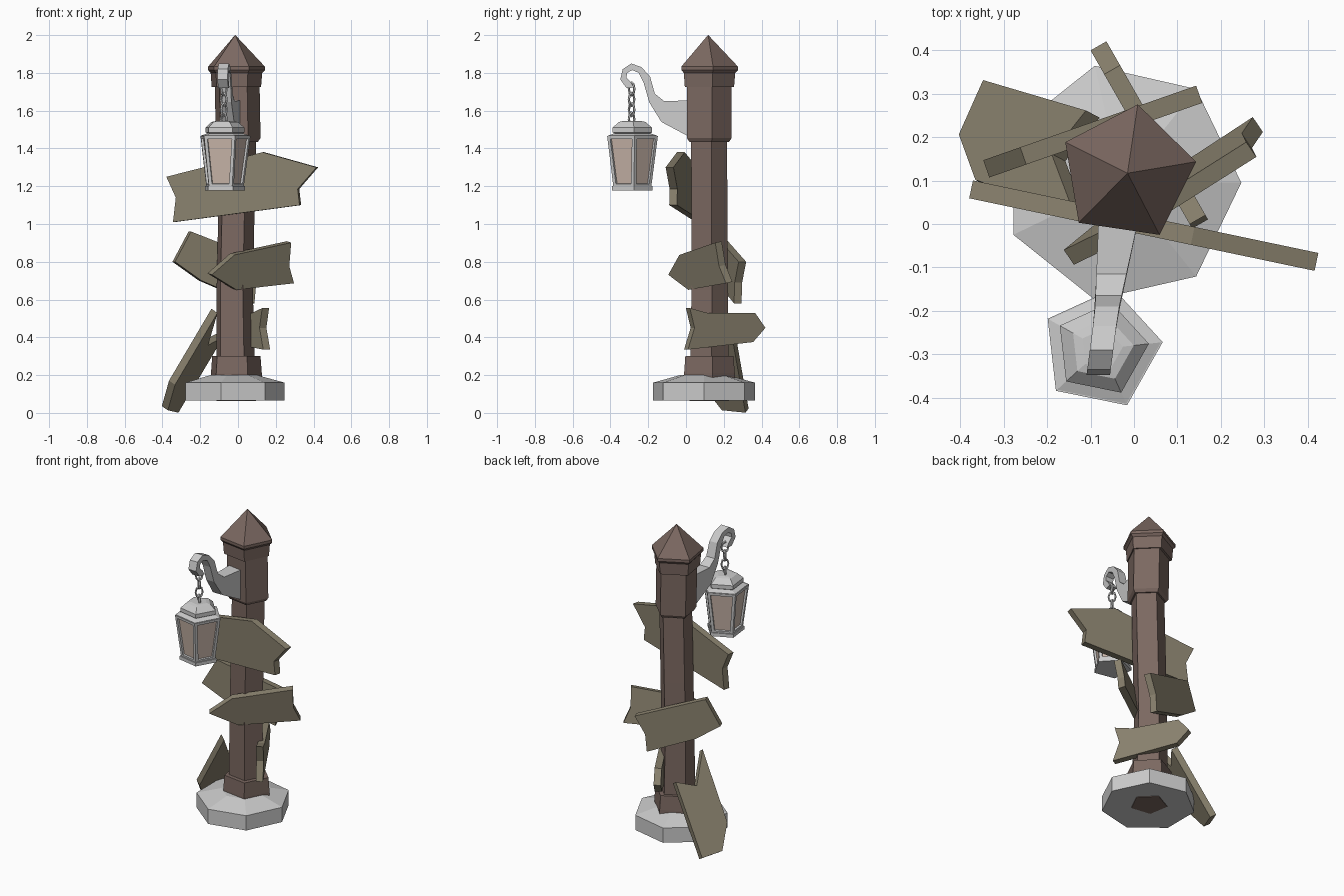
import bpy, bmesh, math
from mathutils import Vector

if "Cube" in bpy.data.objects:
    bpy.data.objects.remove(bpy.data.objects["Cube"])


def material(name, rgb):
    m = bpy.data.materials.new(name)
    m.diffuse_color = (*rgb, 1)
    m.use_nodes = True
    m.node_tree.nodes["Principled BSDF"].inputs["Base Color"].default_value = m.diffuse_color
    return m


WOOD = material("dark_wood", (0.20, 0.14, 0.12))
PLANK = material("plank_wood", (0.25, 0.22, 0.155))
GLASS = material("lamp_glass", (0.60, 0.48, 0.41))


def finish(name, bm, *mats):
    bmesh.ops.recalc_face_normals(bm, faces=bm.faces[:])
    me = bpy.data.meshes.new(name)
    bm.to_mesh(me)
    bm.free()
    for m in mats:
        me.materials.append(m)
    ob = bpy.data.objects.new(name, me)
    bpy.context.collection.objects.link(ob)
    return ob


def loft(bm, loops):
    """Skin a list of equal-length vertex loops and cap both ends."""
    n = len(loops[0])
    for a, b in zip(loops, loops[1:]):
        for i in range(n):
            bm.faces.new((a[i], a[(i + 1) % n], b[(i + 1) % n], b[i]))
    bm.faces.new(loops[0][::-1])
    bm.faces.new(loops[-1])


def stack(sides, phase, rings):
    """Polygonal column through rings (x, y, z, radius)."""
    bm = bmesh.new()
    loops = []
    for x, y, z, r in rings:
        angs = [math.radians(phase) + math.tau * i / sides for i in range(sides)]
        loops.append([bm.verts.new((x + r * math.cos(a), y + r * math.sin(a), z)) for a in angs])
    loft(bm, loops)
    return bm


def sign(name, axis, outline, c, m, k, t=0.042):
    """Plank on a tilted plane: the other axis = c + m*a + k*z."""
    bm = bmesh.new()
    if axis == "x":
        pts = [Vector((a, c + m * a + k * z, z)) for a, z in outline]
        n = Vector((-m, 1, -k)).normalized()
    else:
        pts = [Vector((c + m * a + k * z, a, z)) for a, z in outline]
        n = Vector((1, -m, -k)).normalized()
    loft(bm, [[bm.verts.new(p + n * s * t / 2) for p in pts] for s in (-1, 1)])
    finish(name, bm, PLANK)


# stone base
BX, BY = -0.029, 0.095
finish("stone_base", stack(7, 0, [(BX, BY, 0.065, 0.276), (BX, BY, 0.16, 0.276), (BX, BY, 0.20, 0.13)]))

# post parts, all five-sided
PX, PY, PH = -0.015, 0.117, 9.5
finish("post_foot", stack(5, PH, [(PX, PY, 0.062, 0.11), (PX, PY, 0.15, 0.143),
                                  (PX, PY, 0.21, 0.143), (PX, PY, 0.30, 0.136)]), WOOD)
finish("post_shaft", stack(5, PH, [(-0.018, 0.118, 0.28, 0.108), (-0.022, 0.12, 0.65, 0.102),
                                   (-0.014, 0.119, 1.02, 0.102), (-0.004, 0.117, 1.45, 0.101)]), WOOD)
finish("post_head", stack(5, PH, [(-0.005, PY, 1.435, 0.112), (-0.005, PY, 1.455, 0.126),
                                  (-0.010, PY, 1.74, 0.126)]), WOOD)
finish("post_cap", stack(5, PH, [(PX, PY, 1.725, 0.139), (PX, PY, 1.80, 0.145), (PX, PY, 1.815, 0.16),
                                 (PX, PY, 1.833, 0.16), (PX, PY, 2.0, 0.001)]), WOOD)

# arrow signs
sign("top_sign", "x", [(-0.375, 1.25), (-0.325, 1.14), (-0.34, 1.01), (0.33, 1.10), (0.32, 1.185),
                       (0.42, 1.30), (0.135, 1.38)], 0.001, -0.21, 0)
sign("back_sign", "x", [(-0.255, 0.96), (-0.34, 0.80), (-0.20, 0.70), (0.08, 0.58), (0.09, 0.69),
                        (0.15, 0.80)], 0.246, 0.35, 0)
sign("right_sign", "x", [(-0.15, 0.735), (-0.03, 0.84), (0.27, 0.905), (0.26, 0.78), (0.285, 0.69),
                         (-0.02, 0.655)], 0.187, 0.68, -0.22)
sign("low_sign", "y", [(0.01, 0.555), (0.10, 0.53), (0.355, 0.53), (0.41, 0.45), (0.345, 0.375),
                       (0.0, 0.335), (0.035, 0.45)], 0.152, -0.57, 0)
sign("fallen_sign", "y", [(0.323, 0.012), (0.198, 0.025), (0.093, 0.16), (0.023, 0.54), (0.153, 0.37),
                          (0.253, 0.41)], -0.507, 0.518, 0.686)

# hooked lamp bracket, tapering and turned slightly sideways
profile = [(0.03, 1.655), (-0.115, 1.65), (-0.165, 1.69), (-0.19, 1.78), (-0.235, 1.83), (-0.29, 1.85),
           (-0.335, 1.82), (-0.348, 1.765), (-0.315, 1.72), (-0.275, 1.722), (-0.29, 1.748), (-0.316, 1.775),
           (-0.311, 1.80), (-0.285, 1.815), (-0.25, 1.80), (-0.225, 1.75), (-0.195, 1.645),
           (-0.13, 1.54), (0.03, 1.455)]
bm = bmesh.new()
loft(bm, [[bm.verts.new((-0.037 + 0.13 * y + s * max(0.027, 0.045 + 0.09 * y), y, z))
           for y, z in profile] for s in (-1, 1)])
finish("lamp_bracket", bm)

# chain of alternating links
LX, LY = -0.075, -0.288
for i, zc in enumerate((1.715, 1.66, 1.605, 1.555)):
    bpy.ops.mesh.primitive_torus_add(location=(LX, LY, zc), major_segments=8, minor_segments=5,
                                     major_radius=0.026, minor_radius=0.007,
                                     rotation=(math.pi / 2, 0, math.radians(45 + 90 * i)))
    link = bpy.context.object
    link.name = f"chain_link_{i + 1}"
    link.scale = (0.8, 1.25, 1)

# lantern frame with inset glass panes
LP = 6.5
bm = stack(5, LP, [(LX, LY, 1.195, 0.106), (LX, LY, 1.465, 0.142)])
panes = [f for f in bm.faces if len(f.verts) == 4]
bmesh.ops.recalc_face_normals(bm, faces=bm.faces[:])
bmesh.ops.inset_individual(bm, faces=panes, thickness=0.024, depth=0)
bmesh.ops.inset_individual(bm, faces=panes, thickness=0.001, depth=-0.012)
for f in panes:
    f.material_index = 1
ob = finish("lantern_body", bm, material("iron", (0.8, 0.8, 0.8)), GLASS)
finish("lantern_bottom", stack(5, LP, [(LX, LY, 1.178, 0.114), (LX, LY, 1.20, 0.114)]))
finish("lantern_roof", stack(5, LP, [(LX, LY, 1.455, 0.138), (LX, LY, 1.468, 0.138), (LX, LY, 1.48, 0.10),
                                     (LX, LY, 1.485, 0.11), (LX, LY, 1.51, 0.11), (LX, LY, 1.54, 0.075),
                                     (LX, LY, 1.545, 0.05)]))
